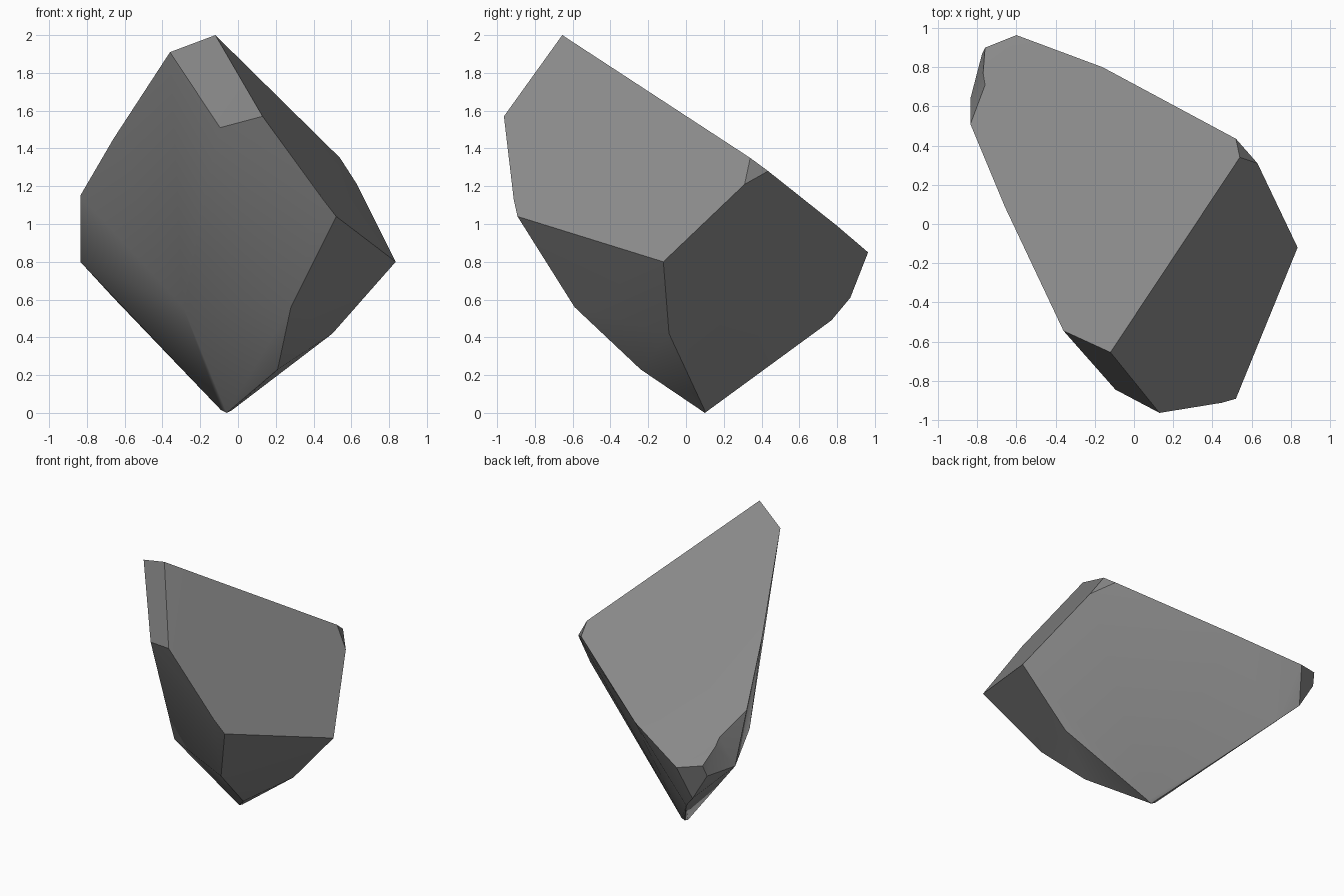
import bpy, bmesh, math
from mathutils import Vector

if "Cube" in bpy.data.objects:
    bpy.data.objects.remove(bpy.data.objects["Cube"])

# corners of the rough-cut stone
crown = [(-.12, -.655, 2.0), (-.36, -.545, 1.91), (-.095, -.845, 1.51), (.13, -.964, 1.57),
         (.45, -.912, 1.13), (.52, -.892, 1.04)]
right_side = [(.835, -.12, .80), (.54, .34, 1.35), (.63, .31, 1.21), (.52, .435, 1.28)]
back_end = [(-.16, .80, .99), (-.60, .964, .85), (-.76, .90, .88), (-.775, .87, .80),
            (-.66, .87, .61), (-.54, .77, .49)]
left_side = [(-.835, .51, 1.15), (-.835, .64, .80), (-.66, .09, 1.45)]
underside = [(.28, -.59, .56), (.21, -.24, .23), (.50, -.09, .42),
             (-.09, .105, .015), (-.06, .10, 0), (-.035, .10, .012)]
front_bulge = [(-.29, -.30, .56)]

bm = bmesh.new()
for p in crown + right_side + back_end + left_side + underside + front_bulge:
    bm.verts.new(p)
bmesh.ops.convex_hull(bm, input=bm.verts[:])
loose = [v for v in bm.verts if not v.link_faces]
bmesh.ops.delete(bm, geom=loose, context='VERTS')
# merge the nearly coplanar triangles into clean facets
bmesh.ops.dissolve_limit(bm, angle_limit=math.radians(2.5), verts=bm.verts[:], edges=bm.edges[:])

# small chip bitten into the left end of the top facet
def nearest(p):
    return min(bm.verts, key=lambda v: (v.co - Vector(p)).length)

a, b = nearest((-.76, .90, .88)), nearest((-.835, .51, 1.15))
edge = bm.edges.get((a, b))
if edge:
    edge, v1 = bmesh.utils.edge_split(edge, a, .33)
    v1.co = (-.77, .77, .97)
    e2 = bm.edges.get((v1, b))
    e2, v2 = bmesh.utils.edge_split(e2, v1, .25)
    v2.co = (-.76, .71, 1.01)
bmesh.ops.triangulate(bm, faces=[f for f in bm.faces if len(f.verts) > 3])
bmesh.ops.recalc_face_normals(bm, faces=bm.faces[:])

mesh = bpy.data.meshes.new("stone")
bm.to_mesh(mesh)
bm.free()
stone = bpy.data.objects.new("stone", mesh)
bpy.context.collection.objects.link(stone)

# single grey stone colour
mat = bpy.data.materials.new("stone grey")
mat.diffuse_color = (.25, .25, .25, 1)
mat.use_nodes = True
mat.node_tree.nodes["Principled BSDF"].inputs["Base Color"].default_value = mat.diffuse_color
mesh.materials.append(mat)

# soft shading over the rounded front, crisp facet edges elsewhere
bpy.context.view_layer.objects.active = stone
stone.select_set(True)
bpy.ops.object.shade_smooth_by_angle(angle=math.radians(30))
